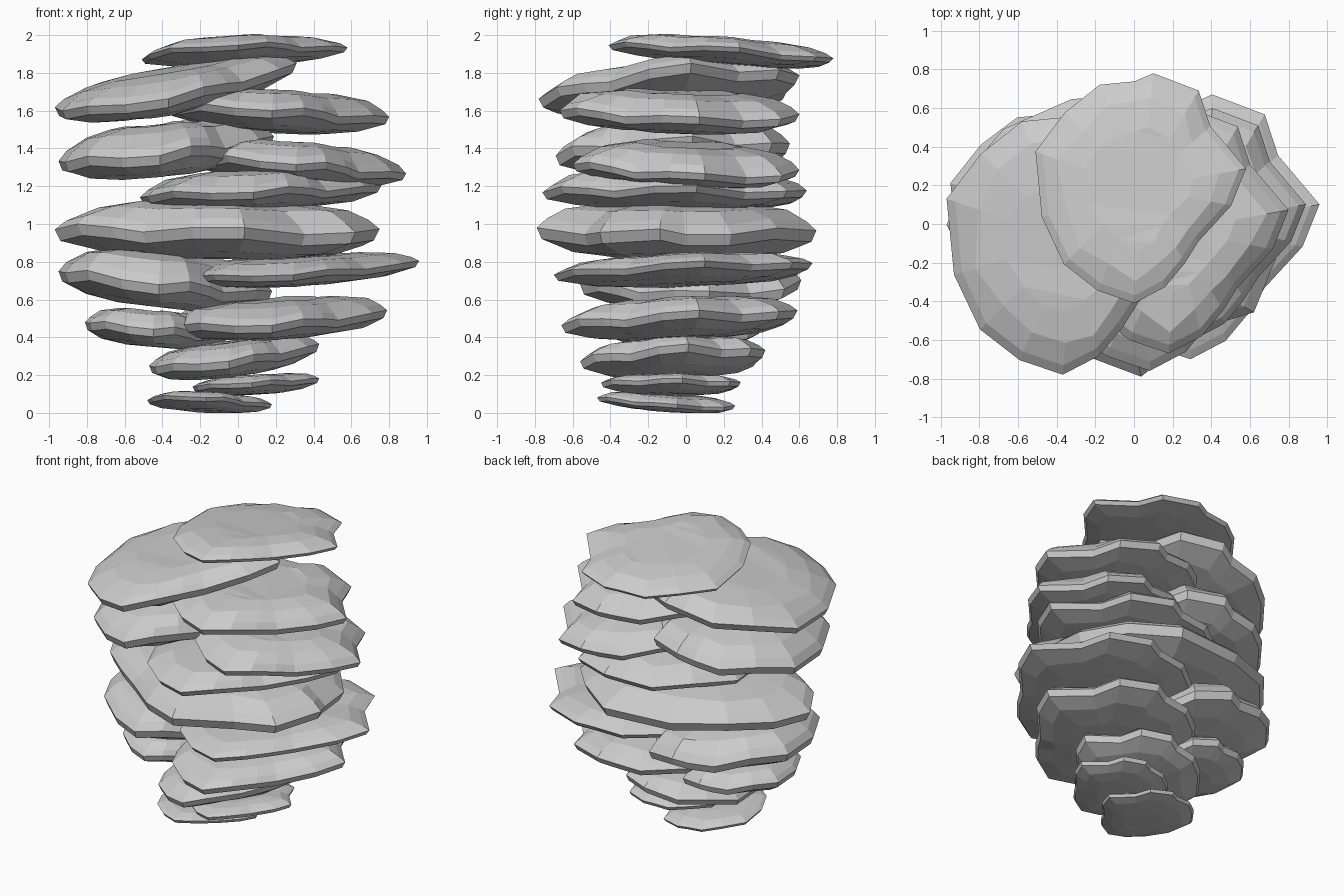
import bpy
import bmesh
import math
import random
from mathutils import Matrix, Vector

random.seed(4)

if "Cube" in bpy.data.objects:
    bpy.data.objects.remove(bpy.data.objects["Cube"], do_unlink=True)

# One plain stone colour
stone = bpy.data.materials.new("grey_stone")
stone.use_nodes = True
grey = (0.6, 0.6, 0.6, 1)
stone.diffuse_color = grey
stone.node_tree.nodes["Principled BSDF"].inputs["Base Color"].default_value = grey

# Chipped outline shared by every slab, in a unit square
OUTLINE = [
    (-1, .32), (-.72, .66), (-.39, .9), (-.06, .93), (.12, 1), (.55, .85),
    (.66, .54), (1, .17), (.86, -.15), (.55, -.46), (.42, -.65), (.23, -.86),
    (-.06, -1), (-.41, -.89), (-.73, -.66), (-.94, -.25),
]

# Rings from crown to underside: inset scale, share of crown height, share of depth
RINGS = [
    (.52, 1, 0), (.78, .78, 0), (.93, .34, 0), (1, 0, 0),
    (.965, 0, .4), (.74, 0, .8), (.45, 0, 1),
]

# Slabs from the ground up: left, right, front, back,
# rim height, rise to the right, rise to the back, crown, depth, turn in degrees
SLABS = [
    (-.48, .18, -.47, .26, .06, -.03, -.05, .04, .05, 0),
    (-.24, .43, -.45, .29, .16, .04, -.01, .04, .06, 0),
    (-.47, .43, -.56, .42, .3, .11, .03, .08, .1, 0),
    (-.81, -.04, -.42, .4, .45, -.06, 0, .09, .1, 0),
    (-.36, .79, -.66, .59, .5, .06, .05, .1, .1, 0),
    (-.95, .18, -.56, .61, .69, -.12, 0, .15, .13, 0),
    (-.3, .96, -.7, .67, .76, .07, .04, .07, .08, 0),
    (-.97, .75, -.79, .69, .97, -.03, 0, .14, .15, -90),
    (-.52, .76, -.76, .64, 1.17, .05, -.02, .11, .09, 0),
    (-.21, .89, -.6, .6, 1.3, -.08, -.05, .12, .09, 0),
    (-.95, .19, -.69, .55, 1.39, .12, .02, .14, .13, 0),
    (-.37, .8, -.67, .6, 1.59, -.06, -.04, .11, .1, 0),
    (-.97, .31, -.78, .6, 1.72, .23, .08, .1, .12, 0),
    (-.51, .58, -.41, .78, 1.91, .05, -.09, .07, .06, 0),
]


def turned_outline(degrees):
    """Outline turned about z and fitted back into the unit square."""
    turn = Matrix.Rotation(math.radians(degrees), 2)
    points = [turn @ Vector((u * .92, v)) for u, v in OUTLINE]
    columns = []
    for axis in range(2):
        values = [p[axis] for p in points]
        low, high = min(values), max(values)
        columns.append([2 * (value - low) / (high - low) - 1 for value in values])
    return list(zip(*columns))


def make_slab(name, left, right, front, back, rim, rise_x, rise_y, crown, depth, degrees):
    """Tilted flat rock lofted through inset copies of the outline."""
    bm = bmesh.new()
    mid_x, mid_y = (left + right) / 2, (front + back) / 2
    half_x, half_y = (right - left) / 2, (back - front) / 2
    outline = turned_outline(degrees)
    loops = []
    for scale, up, down in RINGS:
        loop = []
        for i, (u, v) in enumerate(outline):
            edge = scale >= .93
            wobble = 1 if edge else random.uniform(.94, 1.06)
            u, v = u * scale * wobble, v * scale * wobble
            # The rim waves up and down, the crown and underside stay calm
            wave = math.sin(i * 1.9) * crown * (.14 if edge else .04)
            z = rim + (u * rise_x + v * rise_y) / 2 + up * crown - down * depth + wave
            loop.append(bm.verts.new((mid_x + u * half_x, mid_y + v * half_y, max(z, 0))))
        loops.append(loop)
    # Skin between neighbouring rings
    count = len(outline)
    for upper, lower in zip(loops, loops[1:]):
        for i in range(count):
            j = (i + 1) % count
            bm.faces.new((upper[i], lower[i], lower[j], upper[j]))
    # Crown and underside caps
    bm.faces.new(loops[0])
    bm.faces.new(loops[-1])
    bmesh.ops.triangulate(bm, faces=[f for f in bm.faces if len(f.verts) > 4])
    bmesh.ops.recalc_face_normals(bm, faces=bm.faces)
    mesh = bpy.data.meshes.new(name)
    bm.to_mesh(mesh)
    bm.free()
    mesh.materials.append(stone)
    slab = bpy.data.objects.new(name, mesh)
    bpy.context.collection.objects.link(slab)


for number, slab in enumerate(SLABS, 1):
    make_slab(f"rock_slab_{number}", *slab)
